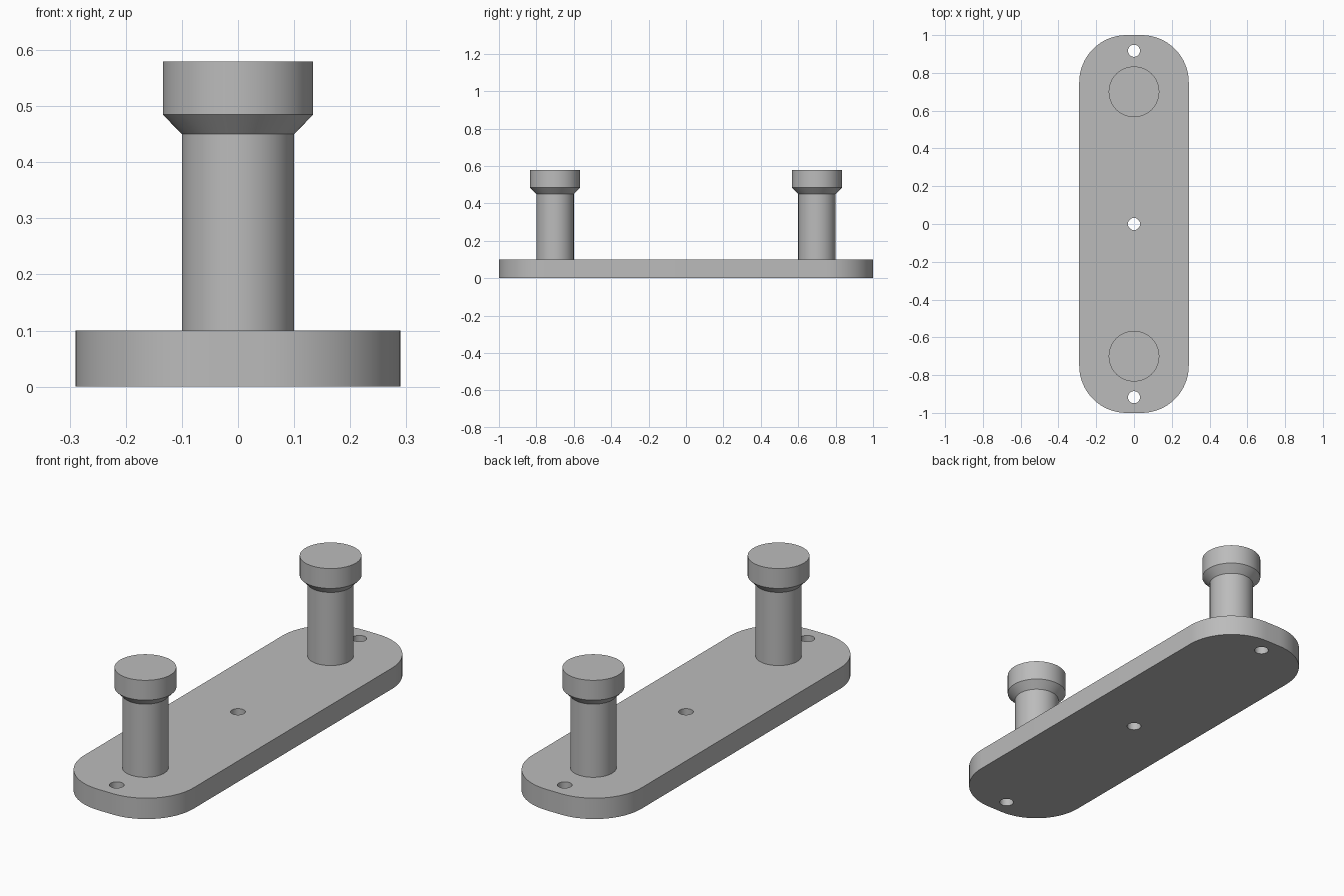
import bpy, bmesh, math

if "Cube" in bpy.data.objects:
    bpy.data.objects.remove(bpy.data.objects["Cube"])

grey = bpy.data.materials.new("plain grey")
grey.diffuse_color = (0.5, 0.5, 0.5, 1)
grey.use_nodes = True
grey.node_tree.nodes["Principled BSDF"].inputs["Base Color"].default_value = grey.diffuse_color


def make_object(name, bm):
    bmesh.ops.recalc_face_normals(bm, faces=bm.faces)
    mesh = bpy.data.meshes.new(name)
    bm.to_mesh(mesh)
    bm.free()
    mesh.materials.append(grey)
    obj = bpy.data.objects.new(name, mesh)
    bpy.context.collection.objects.link(obj)
    return obj


def select_only(obj):
    bpy.ops.object.select_all(action='DESELECT')
    obj.select_set(True)
    bpy.context.view_layer.objects.active = obj


def smooth(obj):
    select_only(obj)
    bpy.ops.object.shade_smooth_by_angle(angle=math.radians(30))


# Base plate: rounded rectangle pulled up to its thickness
HALF_W, HALF_L, CORNER, THICK, STEPS = 0.29, 1.0, 0.25, 0.10, 16
bm = bmesh.new()
outline = []
for i, (sx, sy) in enumerate(((1, 1), (-1, 1), (-1, -1), (1, -1))):
    for s in range(STEPS + 1):
        a = math.pi / 2 * (i + s / STEPS)
        outline.append(bm.verts.new((sx * (HALF_W - CORNER) + CORNER * math.cos(a),
                                     sy * (HALF_L - CORNER) + CORNER * math.sin(a), 0)))
base = bm.faces.new(outline)
top = bmesh.ops.extrude_face_region(bm, geom=[base])["geom"]
bmesh.ops.translate(bm, vec=(0, 0, THICK),
                    verts=[v for v in top if isinstance(v, bmesh.types.BMVert)])
plate = make_object("base_plate", bm)

# Three screw holes drilled through the plate
bm = bmesh.new()
for y in (-0.917, 0, 0.917):
    drill = bmesh.ops.create_cone(bm, cap_ends=True, segments=32,
                                  radius1=0.032, radius2=0.032, depth=0.4)
    bmesh.ops.translate(bm, vec=(0, y, THICK / 2), verts=drill["verts"])
cutter = make_object("hole_cutter", bm)
cutter.hide_render = True
cut = plate.modifiers.new("screw_holes", 'BOOLEAN')
cut.operation = 'DIFFERENCE'
cut.solver = 'EXACT'
cut.object = cutter
select_only(plate)
bpy.ops.object.modifier_apply(modifier=cut.name)
bpy.data.objects.remove(cutter)
smooth(plate)

# Pegs: a turned profile of shaft, flare and flat head
PROFILE = ((0.10, THICK), (0.10, 0.45), (0.134, 0.485), (0.134, 0.58))
SIDES = 64
for name, y in (("front_peg", -0.7), ("back_peg", 0.7)):
    bm = bmesh.new()
    rings = [[bm.verts.new((r * math.cos(2 * math.pi * k / SIDES),
                            r * math.sin(2 * math.pi * k / SIDES), z))
              for k in range(SIDES)] for r, z in PROFILE]
    for low, high in zip(rings, rings[1:]):
        for k in range(SIDES):
            n = (k + 1) % SIDES
            bm.faces.new((low[k], low[n], high[n], high[k]))
    bm.faces.new(rings[0])
    bm.faces.new(rings[-1])
    peg = make_object(name, bm)
    peg.location.y = y
    smooth(peg)
